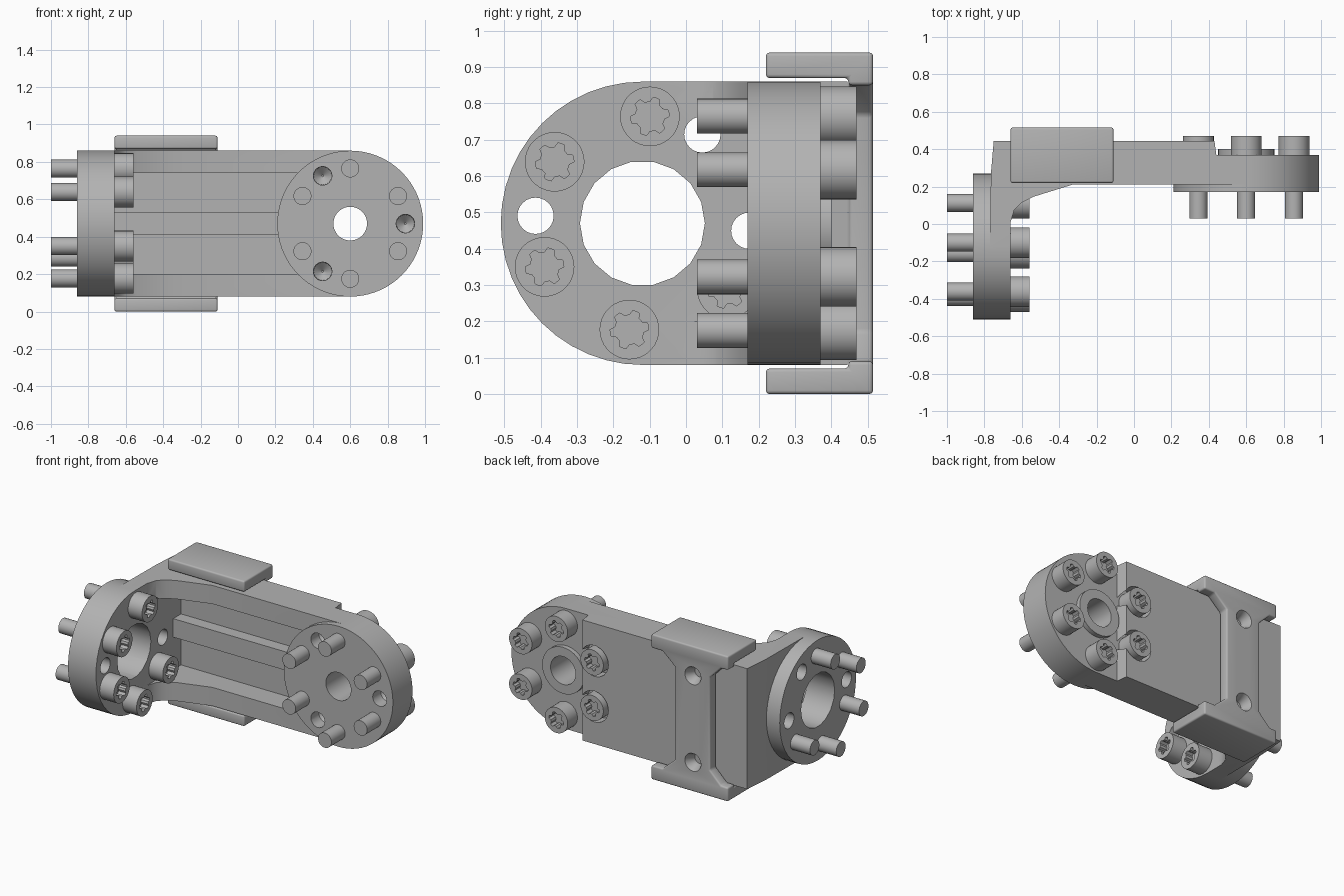
import bpy, bmesh
from math import sin, cos, pi, radians
from mathutils import Vector

if "Cube" in bpy.data.objects:
    bpy.data.objects.remove(bpy.data.objects["Cube"])

grey = bpy.data.materials.new("machined grey")
grey.use_nodes = True
TINT = (0.45, 0.45, 0.45, 1)
grey.diffuse_color = TINT
grey.node_tree.nodes["Principled BSDF"].inputs["Base Color"].default_value = TINT

MID = 0.47      # height of the centre line
RIM = 0.39      # radius of both end discs
RING = 0.295    # radius of both screw circles


def place(axis, u, v, d):
    return Vector({"x": (d, u, v), "y": (u, d, v), "z": (u, v, d)}[axis])


def circle(cu, cv, r, n=48):
    return [(cu + r * cos(2 * pi * i / n), cv + r * sin(2 * pi * i / n)) for i in range(n)]


def on_ring(cu, cv, angle):
    return cu + RING * cos(radians(angle)), cv + RING * sin(radians(angle))


def loft(name, axis, *rings):
    """Closed solid through rings, each given as (outline, depth along axis)."""
    bm = bmesh.new()
    loops = [[bm.verts.new(place(axis, u, v, d)) for u, v in pts] for pts, d in rings]
    n = len(loops[0])
    bm.faces.new(loops[0])
    bm.faces.new(loops[-1])
    for a, b in zip(loops, loops[1:]):
        for i in range(n):
            j = (i + 1) % n
            bm.faces.new((a[i], a[j], b[j], b[i]))
    bmesh.ops.recalc_face_normals(bm, faces=bm.faces)
    mesh = bpy.data.meshes.new(name)
    bm.to_mesh(mesh)
    bm.free()
    ob = bpy.data.objects.new(name, mesh)
    bpy.context.collection.objects.link(ob)
    return ob


def prism(name, axis, pts, a, b):
    return loft(name, axis, (pts, a), (pts, b))


def box_outline(u0, u1, v0, v1):
    return [(u0, v0), (u1, v0), (u1, v1), (u0, v1)]


def bake(ob):
    bpy.context.view_layer.update()
    graph = bpy.context.evaluated_depsgraph_get()
    mesh = bpy.data.meshes.new_from_object(ob.evaluated_get(graph))
    ob.modifiers.clear()
    ob.data = mesh


def combine(ob, other, how):
    mod = ob.modifiers.new(how, "BOOLEAN")
    mod.operation, mod.solver, mod.object = how, "EXACT", other
    bake(ob)
    bpy.data.objects.remove(other)


def cut(ob, other):
    combine(ob, other, "DIFFERENCE")


def join(ob, other):
    combine(ob, other, "UNION")


def finish(ob):
    ob.data.materials.clear()
    ob.data.materials.append(grey)
    bpy.ops.object.select_all(action="DESELECT")
    ob.select_set(True)
    bpy.context.view_layer.objects.active = ob
    bpy.ops.object.shade_smooth_by_angle(angle=radians(30))


# Elbow arm: plan outline raised to full width
plan = [(-0.75, 0.445), (0.43, 0.445), (0.44, 0.37), (0.6, 0.37), (0.6, 0.21),
        (-0.33, 0.21), (-0.54, 0.145), (-0.6, 0.115), (-0.64, 0.075),
        (-0.66, 0.01), (-0.66, -0.12), (-0.77, -0.12), (-0.765, 0.27)]
arm = prism("elbow_arm", "z", plan, MID - RIM, MID + RIM)

# Long pocket with a central rib
cut(arm, prism("pocket", "y", box_outline(-0.66, 0.36, 0.2, 0.74), -0.1, 0.36))
join(arm, prism("rib", "y", box_outline(-0.68, 0.36, 0.41, 0.53), 0.28, 0.38))

# Round ends and the low boss behind the small bore
join(arm, prism("disc", "y", circle(0.6, MID, RIM, 72), 0.17, 0.37))
join(arm, prism("flange", "x", circle(-0.12, MID, RIM, 48), -0.86, -0.66))
join(arm, prism("boss", "y", circle(0.6, MID, 0.15), 0.3, 0.4))

# Bores
cut(arm, prism("small_bore", "y", circle(0.6, MID, 0.09), 0, 0.6))
cut(arm, prism("large_bore", "x", circle(-0.12, MID, 0.172, 18), -1, -0.5))

# Pin sockets in the disc, through holes in the flange
for angle in (0, 120, 240):
    u, v = on_ring(0.6, MID, angle)
    cut(arm, loft("socket", "y", (circle(u, v, 0.05, 24), 0.16),
                  (circle(u, v, 0.048, 24), 0.25), (circle(u, v, 0.005, 24), 0.29)))
for angle in (-4, 56, 176):
    u, v = on_ring(-0.12, MID, angle)
    cut(arm, prism("hole", "x", circle(u, v, 0.05, 24), -0.9, -0.6))

# Seats for the two screw heads sunk in the arm
for angle in (150, 210):
    u, v = on_ring(0.6, MID, angle)
    cut(arm, prism("seat", "y", circle(u, v, 0.1, 32), 0.37, 0.6))
finish(arm)

# Clamp bracket: C section with a waisted back plate
section = [(0.22, 0), (0.515, 0), (0.515, 0.94), (0.22, 0.94), (0.22, 0.87),
           (0.447, 0.87), (0.447, 0.07), (0.22, 0.07)]
bracket = prism("clamp_bracket", "x", section, -0.66, -0.11)
for edge, shoulder, waist in ((-0.05, -0.19, -0.28), (-0.75, -0.61, -0.53)):
    notch = [(edge, 0.09), (shoulder, 0.09), (waist, 0.17),
             (waist, 0.77), (shoulder, 0.85), (edge, 0.85)]
    cut(bracket, prism("notch", "y", notch, 0.4, 0.6))
bevel = bracket.modifiers.new("rounding", "BEVEL")
bevel.width, bevel.segments, bevel.limit_method = 0.015, 3, "ANGLE"
bake(bracket)
for z in (0.19, 0.75):
    cut(bracket, loft("countersink", "y", (circle(-0.41, z, 0.03, 32), 0.4),
                      (circle(-0.41, z, 0.035, 32), 0.47), (circle(-0.41, z, 0.06, 32), 0.52)))
finish(bracket)


# Screws: shank, head and six-lobed socket
def star():
    pts = []
    for i in range(36):
        r = 0.053 if i % 6 < 3 else 0.04
        pts.append((r * cos(pi * i / 18), r * sin(pi * i / 18)))
    return pts


def screw(name, axis, u, v, seat):
    def shift(pts):
        return [(u + a, v + b) for a, b in pts]
    shank, head = circle(u, v, 0.048, 36), circle(u, v, 0.082, 36)
    ob = loft(name, axis, (shank, seat - 0.34), (shank, seat), (head, seat),
              (head, seat + 0.1), (shift(star()), seat + 0.1), (shift(star()), seat + 0.05))
    finish(ob)


for k in range(6):
    screw(f"disc_screw_{k + 1}", "y", *on_ring(0.6, MID, 30 + 60 * k), 0.37)
for k in range(5):
    screw(f"flange_screw_{k + 1}", "x", *on_ring(-0.12, MID, 86 + 59 * k), -0.66)
